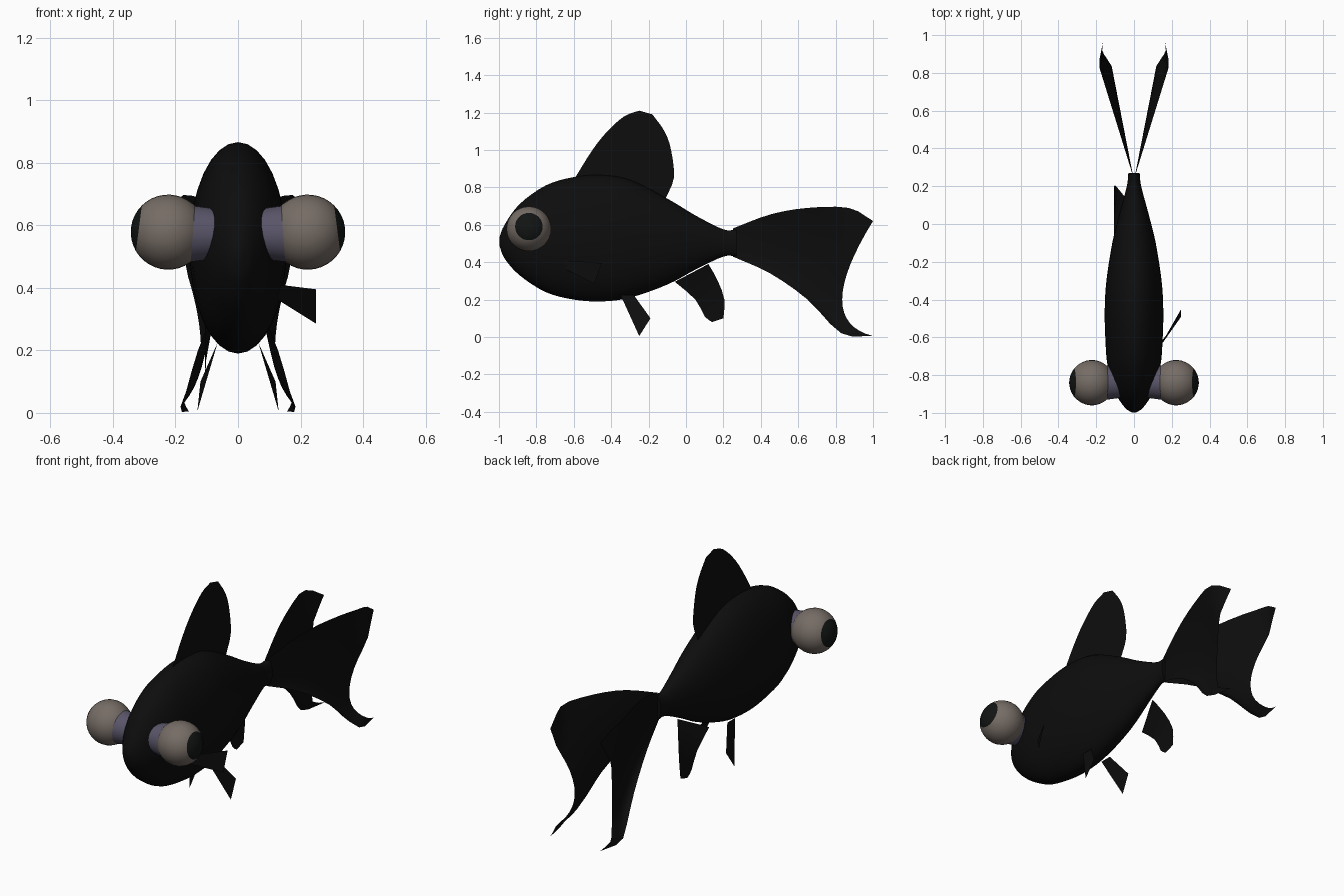
import bpy, bmesh, math
from mathutils import Matrix, Vector

cube = bpy.data.objects.get("Cube")
if cube:
    bpy.data.objects.remove(cube, do_unlink=True)


def material(name, red, green, blue):
    mat = bpy.data.materials.new(name)
    mat.use_nodes = True
    colour = (red, green, blue, 1)
    mat.diffuse_color = colour
    shader = mat.node_tree.nodes["Principled BSDF"]
    shader.inputs["Base Color"].default_value = colour
    shader.inputs["Roughness"].default_value = 0.8
    return mat


black = material("black_skin", 0.004, 0.004, 0.004)
pupil_black = material("pupil_black", 0.006, 0.007, 0.007)
eye_grey = material("warm_grey_eye", 0.18, 0.15, 0.13)
stalk_violet = material("violet_grey", 0.1, 0.09, 0.14)


def finish(name, bm, materials, mirrored=False):
    """Turn a bmesh into a smooth-shaded object, mirrored across x if asked."""
    mesh = bpy.data.meshes.new(name)
    bm.to_mesh(mesh)
    bm.free()
    for mat in materials:
        mesh.materials.append(mat)
    obj = bpy.data.objects.new(name, mesh)
    bpy.context.scene.collection.objects.link(obj)
    if mirrored:
        mirror = obj.modifiers.new("mirror", "MIRROR")
        mirror.use_mirror_merge = False
    bpy.ops.object.select_all(action="DESELECT")
    bpy.context.view_layer.objects.active = obj
    obj.select_set(True)
    bpy.ops.object.shade_smooth_by_angle(angle=math.radians(40))
    return obj


def sheet(rows, closed=False):
    """Skin a grid of points; closed rows form a tube with filled ends."""
    bm = bmesh.new()
    grid = [[bm.verts.new(point) for point in row] for row in rows]
    for a, b in zip(grid, grid[1:]):
        count = len(a)
        for i in range(count if closed else count - 1):
            j = (i + 1) % count
            bm.faces.new((a[i], a[j], b[j], b[i]))
    if closed:
        bm.faces.new(grid[0])
        bm.faces.new(grid[-1])
    bmesh.ops.recalc_face_normals(bm, faces=bm.faces)
    return bm


def spline(points, steps):
    """Pass a smooth curve through points of any dimension."""
    points = [Vector(p) for p in points]
    padded = [points[0] * 2 - points[1], *points, points[-1] * 2 - points[-2]]
    result = []
    for a, b, c, d in zip(padded, padded[1:], padded[2:], padded[3:]):
        for k in range(steps):
            t = k / steps
            result.append(b + (c - a) * (t / 2)
                          + (a * 2 - b * 5 + c * 4 - d) * (t * t / 2)
                          + (b * 3 - a - c * 3 + d) * (t ** 3 / 2))
    return result + [points[-1]]


# Body: elliptical rings given as (y, bottom, top, half width)
profile = [
    (-0.998, 0.49, 0.53, 0.012), (-0.97, 0.42, 0.6, 0.05),
    (-0.89, 0.33, 0.71, 0.1), (-0.75, 0.24, 0.81, 0.14),
    (-0.6, 0.2, 0.855, 0.152), (-0.45, 0.19, 0.865, 0.155),
    (-0.3, 0.21, 0.84, 0.146), (-0.1, 0.28, 0.74, 0.115),
    (0.05, 0.36, 0.65, 0.078), (0.2, 0.43, 0.575, 0.038),
    (0.27, 0.43, 0.575, 0.03),
]
rings = []
for y, low, high, width in (tuple(p) for p in map(lambda v: v[:], spline(profile, 4))):
    ring = []
    for i in range(32):
        angle = math.tau * i / 32
        ring.append((width * math.cos(angle), y,
                     (low + high) / 2 + (high - low) / 2 * math.sin(angle)))
    rings.append(ring)
finish("body", sheet(rings, closed=True), [black])

# Dorsal fin: leading edge joined to trailing edge
front_edge = [(0, -0.6, 0.84), (0, -0.5, 1), (0, -0.42, 1.1),
              (0, -0.33, 1.18), (0, -0.25, 1.21)]
rear_edge = [(0, -0.11, 0.74), (0, -0.065, 0.85), (0, -0.08, 1),
             (0, -0.115, 1.1), (0, -0.18, 1.19)]
finish("dorsal_fin", sheet([spline(front_edge, 3), spline(rear_edge, 3)]), [black])

# Tail fins: lower, middle and upper ribs blended into a cupped sheet
lower = spline([(0.25, 0.43), (0.45, 0.34), (0.65, 0.2), (0.83, 0.02), (1, 0.005)], 3)
middle = spline([(0.25, 0.5), (0.42, 0.46), (0.58, 0.4), (0.73, 0.3), (0.835, 0.2)], 3)
upper = spline([(0.25, 0.58), (0.45, 0.655), (0.65, 0.69), (0.87, 0.69), (1, 0.62)], 3)
rows = []
ribs = 16
for r in range(ribs + 1):
    t = r / ribs
    weights = ((2 * t - 1) * (t - 1), 4 * t * (1 - t), t * (2 * t - 1))
    row = []
    for a, b, c in zip(lower, middle, upper):
        y, z = a * weights[0] + b * weights[1] + c * weights[2]
        flare = (y - 0.25) * (0.195 + 0.115 * (2 * t - 1) ** 2)
        row.append((0.004 + min(flare, 0.183 - 0.2 * (y - 0.85)), y, z))
    rows.append(row)
finish("tail_fins", sheet(rows), [black], mirrored=True)

# Anal fin, swept to one side
side = -0.105
leading = [(side, -0.06, 0.295), (side, 0.05, 0.2), (side, 0.1, 0.11), (side, 0.14, 0.08)]
trailing = [(-0.03, 0.12, 0.39), (-0.07, 0.17, 0.3), (-0.1, 0.205, 0.2), (side, 0.2, 0.1)]
finish("anal_fin", sheet([spline(leading, 2), spline(trailing, 2)]), [black])

# Ventral fins
ventral = [[(0.065, -0.35, 0.225), (0.13, -0.25, 0.005)],
           [(0.065, -0.28, 0.225), (0.12, -0.19, 0.1)]]
finish("ventral_fins", sheet(ventral), [black], mirrored=True)

# Single pectoral fin
pectoral = [[(0.13, -0.66, 0.41), (0.25, -0.45, 0.395)],
            [(0.13, -0.64, 0.36), (0.25, -0.49, 0.285)]]
finish("pectoral_fin", sheet(pectoral), [black])

# Eyeballs, with the pupil as the polar cap facing outward
centre = Vector((0.223, -0.84, 0.578))
gaze = Vector((1, 0, 0.13)).normalized()
turn = gaze.to_track_quat("Z", "Y").to_matrix().to_4x4()
bm = bmesh.new()
bmesh.ops.create_uvsphere(bm, u_segments=32, v_segments=19, radius=0.12,
                          matrix=Matrix.Translation(centre) @ turn)
for face in bm.faces:
    direction = (face.calc_center_median() - centre).normalized()
    face.material_index = int(direction.dot(gaze) > math.cos(math.radians(38)))
finish("eyes", bm, [eye_grey, pupil_black], mirrored=True)

# Eye stalks
bm = bmesh.new()
outward = Matrix.Rotation(math.pi / 2, 4, "Y")
bmesh.ops.create_cone(bm, cap_ends=True, segments=32, radius1=0.078, radius2=0.093,
                      depth=0.11,
                      matrix=Matrix.Translation((0.11, -0.84, 0.573)) @ outward)
finish("eye_stalks", bm, [stalk_violet], mirrored=True)
